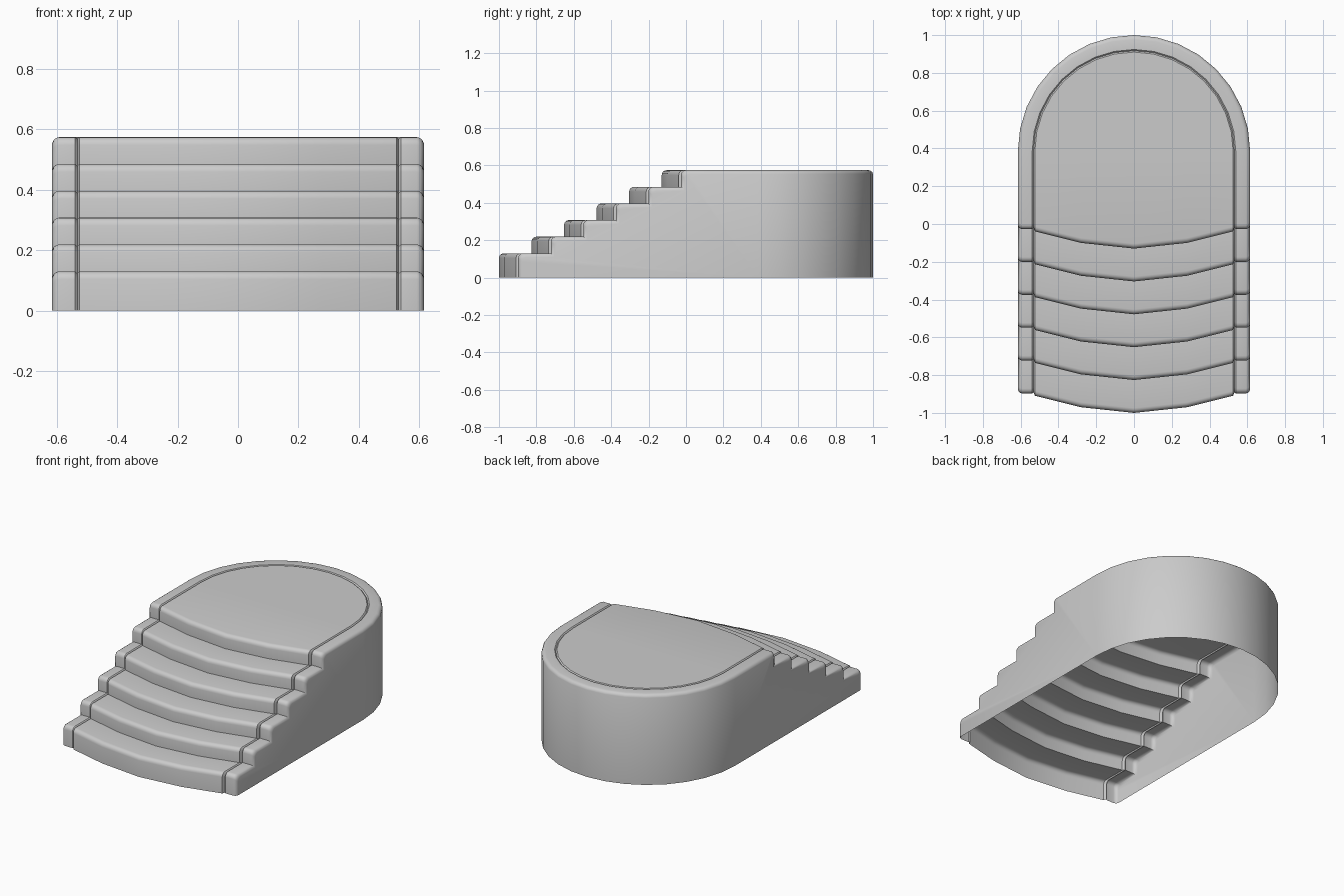
import bpy, bmesh, math

cube = bpy.data.objects.get("Cube")
if cube:
    bpy.data.objects.remove(cube, do_unlink=True)

STEPS, FIRST, RISE, GOING = 6, 0.13, 0.0888, 0.174
FRONT, ARC_Y, NOSE, ARC_SEGS = -0.897, 0.385, 0.026, 16
TOP = FIRST + RISE * (STEPS - 1)

gray = bpy.data.materials.new("plain gray")
gray.use_nodes = True
color = (0.6, 0.6, 0.6, 1)
gray.diffuse_color = color
gray.node_tree.nodes["Principled BSDF"].inputs["Base Color"].default_value = color


def stair_profile():
    """Side profile (y, z) from the floor up to the start of the round end."""
    pts = [(FRONT, 0)]
    for i in range(STEPS):
        y, z = FRONT + GOING * i, FIRST + RISE * i
        if i:
            pts.append((y, z - RISE))
        for k in range(5):
            a = math.pi / 2 * k / 4
            pts.append((y + NOSE * (1 - math.cos(a)), z - NOSE * (1 - math.sin(a))))
    return pts + [(ARC_Y, TOP)]


def shifted(y, z, d, bulge):
    """Sink a profile point by d and push it forward by bulge."""
    return (ARC_Y if y == ARC_Y else y + d - bulge, z - d if z > 0 else 0)


def arc(r, z):
    angles = [math.pi * i / ARC_SEGS for i in range(ARC_SEGS + 1)]
    return [(r * math.cos(a), ARC_Y + r * math.sin(a), z) for a in angles]


def add_grid(bm, rows):
    grid = [[bm.verts.new(p) for p in row] for row in rows]
    for r0, r1 in zip(grid, grid[1:]):
        for i in range(len(r0) - 1):
            bm.faces.new((r0[i], r0[i + 1], r1[i + 1], r1[i]))


def add_face(bm, points):
    bm.faces.new([bm.verts.new(p) for p in points])


def finish(bm, name):
    bmesh.ops.remove_doubles(bm, verts=bm.verts, dist=0.0005)
    bmesh.ops.recalc_face_normals(bm, faces=bm.faces)
    if max(bm.faces, key=lambda f: abs(f.normal.z) * f.calc_area()).normal.z < 0:
        bmesh.ops.reverse_faces(bm, faces=bm.faces)
    mesh = bpy.data.meshes.new(name)
    bm.to_mesh(mesh)
    bm.free()
    mesh.materials.append(gray)
    ob = bpy.data.objects.new(name, mesh)
    bpy.context.collection.objects.link(ob)
    bpy.ops.object.select_all(action="DESELECT")
    ob.select_set(True)
    bpy.context.view_layer.objects.active = ob
    bpy.ops.object.shade_smooth_by_angle(angle=math.radians(35))


profile = stair_profile()

# Treads: bowed forward in the middle, with a fine groove along the border
half = [(0.532, 0.0, 0.007), (0.525, 0.012, 0), (0.28, 0.073, 0)]
columns = [(-x, b, d) for x, b, d in half] + [(0, 0.103, 0)] + half[::-1]
bm = bmesh.new()
add_grid(bm, [[(x, *shifted(y, z, d, b)) for y, z in profile] for x, b, d in columns])
# Round landing
inner = arc(0.525, TOP)
add_face(bm, inner + [(-0.28, ARC_Y, TOP), (0, ARC_Y, TOP), (0.28, ARC_Y, TOP)])
add_grid(bm, [inner, arc(0.532, TOP - 0.007)])
finish(bm, "treads_and_landing")

# Border: a rounded band up one side, around the back and down the other
section = [(0.532, 0.007), (0.539, 0), (0.592, 0), (0.602, 0.003),
           (0.610, 0.009), (0.615, 0.02)]
rows = []
for r, d in section:
    right = [(r, *shifted(y, z, d, 0)) for y, z in profile]
    left = [(-x, y, z) for x, y, z in reversed(right)]
    rows.append(right[:-1] + arc(r, TOP - d) + left[1:])
bm = bmesh.new()
add_grid(bm, rows)
# Outer walls: two flat sides and the curved back, open underneath
r, d = section[-1]
for s in (-1, 1):
    add_face(bm, [(s * r, *shifted(y, z, d, 0)) for y, z in profile] + [(s * r, ARC_Y, 0)])
add_grid(bm, [arc(r, TOP - d), arc(r, 0)])
finish(bm, "border_and_walls")
